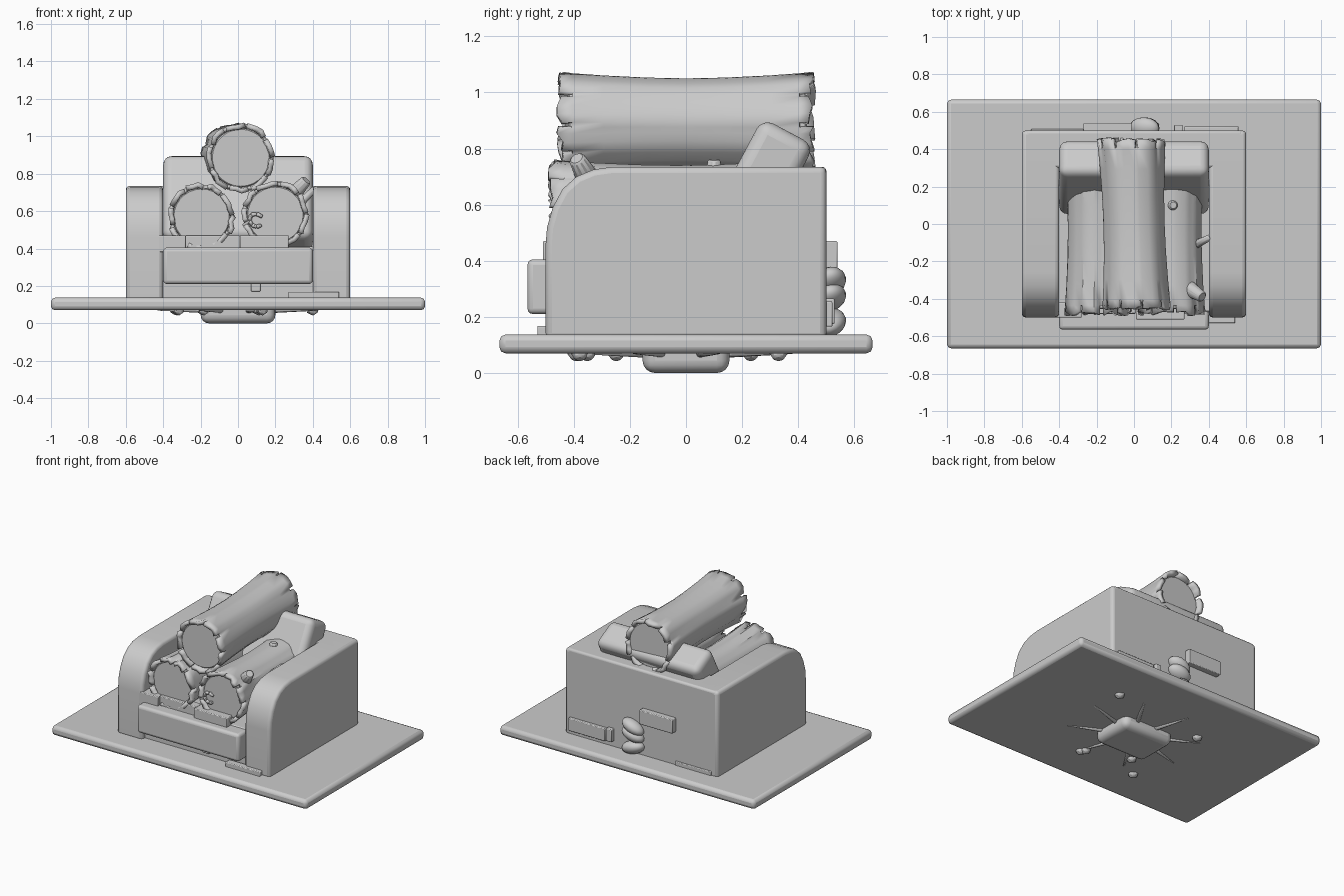
import bpy, bmesh, math, random
from mathutils import Vector

if "Cube" in bpy.data.objects:
    bpy.data.objects.remove(bpy.data.objects["Cube"])
random.seed(4)


def finish(name, bm, bevel=0.0, segs=3, smooth=35):
    bmesh.ops.recalc_face_normals(bm, faces=bm.faces)
    me = bpy.data.meshes.new(name)
    bm.to_mesh(me)
    bm.free()
    ob = bpy.data.objects.new(name, me)
    bpy.context.collection.objects.link(ob)
    if bevel:
        m = ob.modifiers.new("bevel", 'BEVEL')
        m.width, m.segments, m.limit_method = bevel, segs, 'ANGLE'
    bpy.ops.object.select_all(action='DESELECT')
    bpy.context.view_layer.objects.active = ob
    ob.select_set(True)
    bpy.ops.object.shade_smooth_by_angle(angle=math.radians(smooth))
    return ob


def box(name, x, y, z, bevel=0.005, segs=2):
    bm = bmesh.new()
    bmesh.ops.create_cube(bm, size=1)
    for v in bm.verts:
        v.co = [(a + b) / 2 + c * (b - a) for (a, b), c in zip((x, y, z), v.co)]
    return finish(name, bm, bevel, segs)


def cone(name, p, q, r1, r2, sides=8):
    p, q = Vector(p), Vector(q)
    bm = bmesh.new()
    bmesh.ops.create_cone(bm, cap_ends=True, segments=sides, radius1=r1, radius2=r2, depth=(q - p).length)
    ob = finish(name, bm, 0.006, 1)
    ob.location = (p + q) / 2
    ob.rotation_euler = (q - p).to_track_quat('Z', 'Y').to_euler()
    return ob


def log(name, cx, cz, y0, y1, r, skew=0.0):
    # Bark shell: plates around the log, separated by notches at both ends
    angles, gaps = [], set()
    plates = 9
    for k in range(plates):
        a = k * math.tau / plates + random.uniform(-0.1, 0.1)
        gaps.add(len(angles))
        angles += [a, a + 0.1, a + 0.28, a + 0.46]
    ts = [0, 0.06, 0.18, 0.35, 0.5, 0.65, 0.82, 0.94, 1]
    wob = [random.uniform(-0.006, 0.006) for _ in angles]
    ends = [[random.uniform(0, 0.025) for _ in angles] for _ in range(2)]
    bm = bmesh.new()
    rings = []
    for t in ts:
        u = abs(2 * t - 1)
        ring = []
        for i, a in enumerate(angles):
            rr = r * (0.91 + 0.11 * u ** 2) + wob[i] * (0.5 + u)
            y = y0 + (y1 - y0) * t
            y += ends[0][i] if t == 0 else -ends[1][i] if t == 1 else 0
            ring.append(bm.verts.new((cx + skew * (t - 0.5) + rr * math.cos(a), y, cz + rr * math.sin(a))))
        rings.append(ring)
    n = len(angles)
    for j in range(len(ts) - 1):
        for i in range(n):
            if j in (0, len(ts) - 2) and i in gaps:
                continue
            bm.faces.new((rings[j][i], rings[j][(i + 1) % n], rings[j + 1][(i + 1) % n], rings[j + 1][i]))
    ob = finish(name + "_bark", bm)
    m = ob.modifiers.new("thickness", 'SOLIDIFY')
    m.thickness, m.offset = 0.026, -1
    # Bare wood core, slightly recessed
    cone(name + "_core", (cx - skew / 2, y0 + 0.035, cz), (cx + skew / 2, y1 - 0.035, cz), r * 0.88, r * 0.88, 28)


# Base slab and the rounded lump beneath it
box("base_slab", (-1, 1), (-0.665, 0.665), (0.07, 0.137), 0.022, 2)
box("underside_lump", (-0.2, 0.2), (-0.155, 0.155), (0, 0.16), 0.045, 4)

# Arms from a side profile
profile = [(-0.5, 0.12), (0.5, 0.12), (0.5, 0.735), (-0.26, 0.735), (-0.33, 0.725), (-0.39, 0.70),
           (-0.44, 0.655), (-0.475, 0.59), (-0.495, 0.52), (-0.5, 0.46)]
for s, side in ((-1, "left"), (1, "right")):
    bm = bmesh.new()
    f = bm.faces.new([bm.verts.new((s * 0.4, y, z)) for y, z in profile])
    g = bmesh.ops.extrude_face_region(bm, geom=[f])
    for v in g["geom"]:
        if isinstance(v, bmesh.types.BMVert):
            v.co.x = s * 0.6
    finish(side + "_arm", bm, 0.022, 3)

# Seat, back wall, front beam
box("seat_base", (-0.42, 0.42), (-0.47, 0.4), (0.12, 0.41), 0.01)
box("back_wall", (-0.58, 0.58), (0.3, 0.5), (0.12, 0.735), 0.015, 3)
box("front_beam", (-0.4, 0.4), (-0.565, -0.42), (0.21, 0.405), 0.02, 3)

# Back cushion leaning backwards
back = box("back_cushion", (-0.4, 0.4), (-0.105, 0.105), (-0.5, 0), 0.045, 4)
back.location = (0, 0.365, 0.86)
back.rotation_euler.x = math.radians(-28)

# Three stacked logs
log("top_log", 0, 0.885, -0.46, 0.46, 0.18, -0.03)
log("left_log", -0.195, 0.57, -0.49, 0.42, 0.175)
log("right_log", 0.2, 0.58, -0.49, 0.42, 0.175)

# Branch stubs and a small curled shoot
cone("branch_stub_front", (0.27, -0.33, 0.66), (0.365, -0.39, 0.765), 0.05, 0.03, 10)
cone("branch_stub_top", (0.2, 0.1, 0.68), (0.21, 0.1, 0.76), 0.035, 0.025)
cone("side_twig", (0.33, -0.11, 0.64), (0.41, -0.07, 0.72), 0.025, 0.018)
hook = [(0.03, 0.52), (0.06, 0.55), (0.07, 0.58), (0.10, 0.585), (0.13, 0.57)]
hook2 = [(0.06, 0.55), (0.075, 0.525), (0.10, 0.515), (0.125, 0.525)]
for path in (hook, hook2):
    for (a, b), (c, d) in zip(path, path[1:]):
        cone("curled_shoot", (a, -0.46, b), (c, -0.465, d), 0.013, 0.011)

# Patches on the front and back
patches = {
    "front_patch_left": ((-0.43, -0.28), (-0.5, -0.42), (0.38, 0.47)),
    "front_patch_right": ((0.01, 0.27), (-0.51, -0.42), (0.38, 0.47)),
    "front_patch_middle": ((-0.28, 0.01), (-0.48, -0.42), (0.38, 0.47)),
    "front_patch_low": ((0.27, 0.54), (-0.53, -0.48), (0.13, 0.168)),
    "front_patch_small": ((0.07, 0.12), (-0.5, -0.45), (0.17, 0.22)),
    "back_patch_upper": ((-0.27, -0.01), (0.48, 0.54), (0.37, 0.47)),
    "back_patch_lower": ((0.27, 0.56), (0.48, 0.522), (0.165, 0.255)),
    "back_patch_small": ((0.215, 0.26), (0.48, 0.53), (0.175, 0.265)),
    "back_patch_flat": ((-0.55, -0.27), (0.48, 0.508), (0.13, 0.165)),
}
for name, (x, y, z) in patches.items():
    box(name, x, y, z, 0.005, 2)

# Twisted knot on the back wall
for i, (z, tilt) in enumerate(((0.18, 0.03), (0.27, -0.03), (0.325, -0.04))):
    bm = bmesh.new()
    bmesh.ops.create_uvsphere(bm, u_segments=16, v_segments=10, radius=1)
    ob = finish("back_knot", bm, smooth=60)
    ob.scale = (0.085, 0.06, 0.045)
    ob.location = (0.055, 0.512, z)
    ob.rotation_euler = (0.3, tilt * 10, 0)

# Roots and chips showing under the slab
for i in range(8):
    a = i * math.tau / 8 + 0.3
    c, s = math.cos(a), math.sin(a)
    cone("underside_root", (0.17 * c, 0.14 * s, 0.07), (0.45 * c, 0.4 * s, 0.074), 0.018, 0.008, 6)
for i in range(6):
    x, y = random.uniform(-0.4, 0.4), random.choice((-1, 1)) * random.uniform(0.22, 0.4)
    cone("underside_chip", (x, y, 0.08), (x + 0.02, y, 0.05), 0.04, 0.02, 6)
